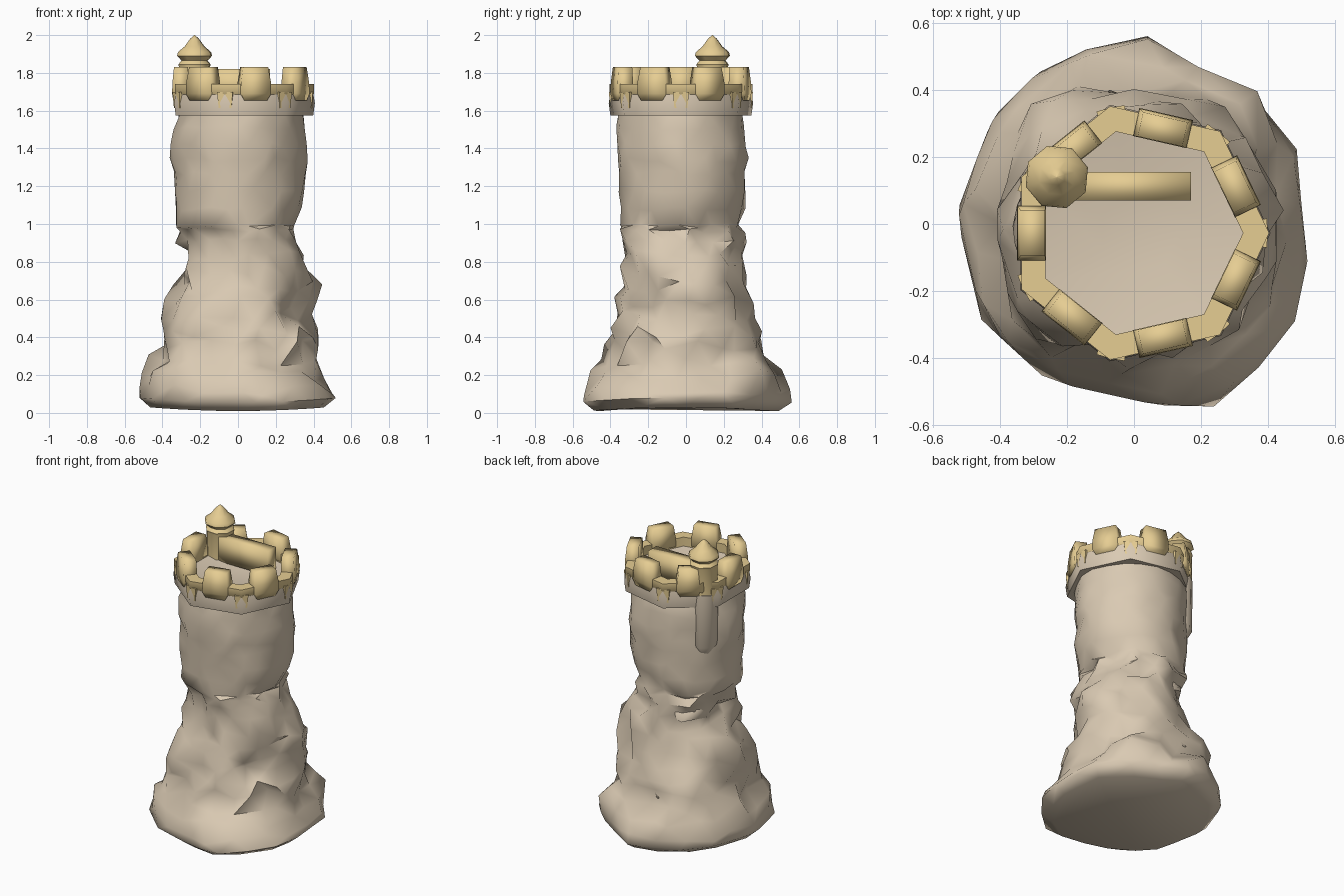
import bpy, bmesh, math, random
from mathutils import Vector, noise

if "Cube" in bpy.data.objects:
    bpy.data.objects.remove(bpy.data.objects["Cube"])

random.seed(11)
C = Vector((0.015, -0.027, 0))            # centre of the crown


def material(name, rgb):
    m = bpy.data.materials.new(name)
    m.diffuse_color = (*rgb, 1)
    m.use_nodes = True
    m.node_tree.nodes["Principled BSDF"].inputs["Base Color"].default_value = m.diffuse_color
    return m


STONE = material("tan stone", (0.70, 0.59, 0.45))
GOLD = material("pale gold", (0.79, 0.61, 0.29))


def finish(name, bm, mat, angle=40):
    bmesh.ops.recalc_face_normals(bm, faces=bm.faces)
    me = bpy.data.meshes.new(name)
    bm.to_mesh(me)
    bm.free()
    ob = bpy.data.objects.new(name, me)
    bpy.context.collection.objects.link(ob)
    me.materials.append(mat)
    bpy.ops.object.select_all(action='DESELECT')
    ob.select_set(True)
    bpy.context.view_layer.objects.active = ob
    bpy.ops.object.shade_smooth_by_angle(angle=math.radians(angle))
    return ob


def loft(bm, rings, caps=True, closed=False):
    """Skin a list of equally long point rings."""
    vs = [[bm.verts.new(p) for p in r] for r in rings]
    n = len(vs[0])
    pairs = list(zip(vs, vs[1:])) + ([(vs[-1], vs[0])] if closed else [])
    for a, b in pairs:
        for i in range(n):
            j = (i + 1) % n
            bm.faces.new((a[i], a[j], b[j], b[i]))
    if caps and not closed:
        bm.faces.new(vs[0])
        bm.faces.new(vs[-1])


def circle(cx, cy, r, z, n, turn=0.0):
    return [(cx + r * math.cos(turn + math.tau * i / n),
             cy + r * math.sin(turn + math.tau * i / n), z) for i in range(n)]


# Tower shaft and rocky foot: z, x min, x max, y min, y max
SHAPE = [(0.01, -.40, .36, -.48, .46), (0.05, -.50, .51, -.56, .55), (0.10, -.51, .48, -.55, .55),
         (0.20, -.47, .44, -.46, .51), (0.30, -.43, .44, -.44, .39), (0.40, -.39, .43, -.42, .41),
         (0.50, -.37, .39, -.38, .38), (0.60, -.35, .40, -.34, .37), (0.70, -.32, .41, -.34, .33),
         (0.80, -.28, .37, -.34, .29), (0.90, -.30, .29, -.35, .29), (1.00, -.33, .30, -.35, .28),
         (1.10, -.33, .34, -.35, .31), (1.20, -.33, .35, -.36, .32), (1.35, -.35, .36, -.36, .32),
         (1.50, -.34, .35, -.37, .31), (1.58, -.31, .34, -.36, .30), (1.62, -.31, .34, -.35, .29)]
# Ground outline of the foot
FOOT = [(.52, -.05), (.51, -.25), (.38, -.42), (.22, -.56), (.02, -.53), (-.28, -.45), (-.46, -.28),
        (-.53, .03), (-.42, .32), (-.23, .50), (.04, .56), (.25, .43), (.48, .28), (.50, .05)]
# Hollows in the rock: angle, height, depth
HOLLOWS = [(-112, .90, .16), (-40, .52, .14), (-85, .34, .10), (170, .80, .12), (60, .62, .10)]


def shape_at(z):
    for a, b in zip(SHAPE, SHAPE[1:]):
        if z <= b[0]:
            t = (z - a[0]) / (b[0] - a[0])
            return [p + (q - p) * t for p, q in zip(a[1:], b[1:])]
    return SHAPE[-1][1:]


def foot_radius(d):
    """Distance from the middle to the foot outline along direction d."""
    for (px, py), (qx, qy) in zip(FOOT, FOOT[1:] + FOOT[:1]):
        ex, ey = qx - px, qy - py
        den = d.x * ey - d.y * ex
        if abs(den) > 1e-6:
            r, t = (px * ey - py * ex) / den, (px * d.y - py * d.x) / den
            if r > 0 and -1e-4 <= t <= 1.0001:
                return r
    return .5


HEIGHTS = [.01, .055, .12, .20, .28, .36, .43, .51, .59, .67, .75, .83, .91, .965, .99,
           1.08, 1.18, 1.27, 1.34, 1.42, 1.51, 1.58, 1.62]
SIDES = 20
rings = []
for k, z in enumerate(HEIGHTS):
    x0, x1, y0, y1 = shape_at(z)
    rock = 0.15 < z < 0.98
    rough = 0.050 if rock else (0.010 if z <= 0.15 else 0.017)
    blend = max(0, min(1, (0.24 - z) / 0.16))
    ring = []
    for i in range(SIDES):
        a = math.tau * (i + 0.5 * (k % 2) + random.uniform(-.3, .3) * (z < 1.5)) / SIDES
        d = Vector((math.cos(a), math.sin(a), 0))
        # broken ledges on the rock, gentle dents higher up
        f = noise.noise(Vector((d.x * 2.2, d.y * 2.2, z * 4.5))) + random.uniform(-.75, .75)
        s = 1 + f * rough / 0.36 - rough * 0.1
        for deg, hz, depth in HOLLOWS:
            u = 1 - abs((math.degrees(a) - deg + 180) % 360 - 180) / 30
            w = 1 - abs(z - hz) / .12
            s -= depth * max(0, min(1, 2 * u)) * max(0, w) * rock
        p = Vector(((x0 + x1) / 2 + d.x * (x1 - x0) / 2 * s, (y0 + y1) / 2 + d.y * (y1 - y0) / 2 * s, 0))
        p = p.lerp(d * foot_radius(d) * (0.88 if k == 0 else 1), blend)
        if k < 2:                                   # underside lifts toward the sides
            p.z = z + 0.09 * p.x ** 2
        else:
            p.z = z + random.uniform(-1, 1) * (0.032 if z < .9 else 0.014) * (z < 1.55)
        ring.append(p)
    rings.append(ring)
bm = bmesh.new()
loft(bm, rings)
quads = [f for f in bm.faces if len(f.verts) == 4]
bmesh.ops.triangulate(bm, faces=quads)
finish("rocky_tower", bm, STONE, 60)


# Slabs breaking out of the rock: angle, height, distance, radius, flatness
for k, (deg, z, d, r, flat) in enumerate([(-125, .36, .26, .17, .6), (-40, .30, .28, .17, .5),
                                          (10, .68, .22, .18, .7), (-165, .52, .20, .17, .8),
                                          (95, .38, .24, .17, .6), (-70, .74, .19, .16, .6),
                                          (130, .85, .16, .15, .6)]):
    bm = bmesh.new()
    bmesh.ops.create_icosphere(bm, subdivisions=1, radius=r)
    a = math.radians(deg)
    for v in bm.verts:
        v.co *= random.uniform(0.8, 1.12)
        v.co.z *= flat
        v.co += Vector((d * math.cos(a), d * math.sin(a), z))
    finish(f"rock_slab_{k}", bm, STONE, 60)

# Seven-sided stone collar and the shallow roof floor inside it
bm = bmesh.new()
loft(bm, [circle(C.x, C.y, r, z, 7) for r, z in
          [(.30, 1.58), (.383, 1.575), (.392, 1.64), (.378, 1.72), (.32, 1.72), (.31, 1.68), (.12, 1.65)]])
finish("stone_collar", bm, STONE, 55)

# Gold parapet wall
bm = bmesh.new()
loft(bm, [circle(C.x, C.y, r, z, 7) for r, z in
          [(.388, 1.69), (.388, 1.74), (.31, 1.74), (.31, 1.66), (.35, 1.66)]], closed=True)
finish("parapet", bm, GOLD, 55)


def block(bm, angle, sections):
    """Block on the crown; sections are z, half width, inner and outer distance."""
    u = Vector((math.cos(angle), math.sin(angle), 0))
    w = Vector((-u.y, u.x, 0))
    loft(bm, [[C + u * d + w * s * h + Vector((0, 0, z)) for d, s in
               ((i, -1), (o, -1), (o, 1), (i, 1))] for z, h, i, o in sections])


# Merlons on each side, small brackets at each corner
merlons, brackets = bmesh.new(), bmesh.new()
for k in range(7):
    a = math.tau * k / 7
    block(merlons, a + math.pi / 7, [(1.655, .062, .30, .358), (1.69, .082, .278, .364),
                                     (1.75, .081, .278, .362), (1.83, .068, .280, .354)])
    for s in (-.06, .06):
        block(brackets, a + s, [(1.615, .012, .33, .378), (1.70, .02, .33, .383)])
finish("merlons", merlons, GOLD, 100)
finish("corner_brackets", brackets, GOLD, 35)

# Roof beam running from the turret
bm = bmesh.new()
bmesh.ops.create_cube(bm, size=1)
for v in bm.verts:
    v.co = Vector((v.co.x * .37 - .015, v.co.y * .085 + .112, v.co.z * .16 + 1.74))
finish("roof_beam", bm, GOLD, 100)

# Corner turret with its pointed cap, and the stone pilaster beneath
bm = bmesh.new()
loft(bm, [circle(-.23, .14, r, z, 8, .3) for r, z in
          [(.085, 1.66), (.085, 1.83), (.09, 1.845), (.072, 1.865), (.097, 1.89), (.092, 1.91),
           (.055, 1.94), (.025, 1.98), (.002, 2.0)]])
finish("turret", bm, GOLD, 50)
bm = bmesh.new()
loft(bm, [circle(-.23, .14, r, z, 8, .3) for r, z in [(.05, 1.25), (.085, 1.31), (.09, 1.66)]])
finish("turret_pilaster", bm, STONE, 50)
